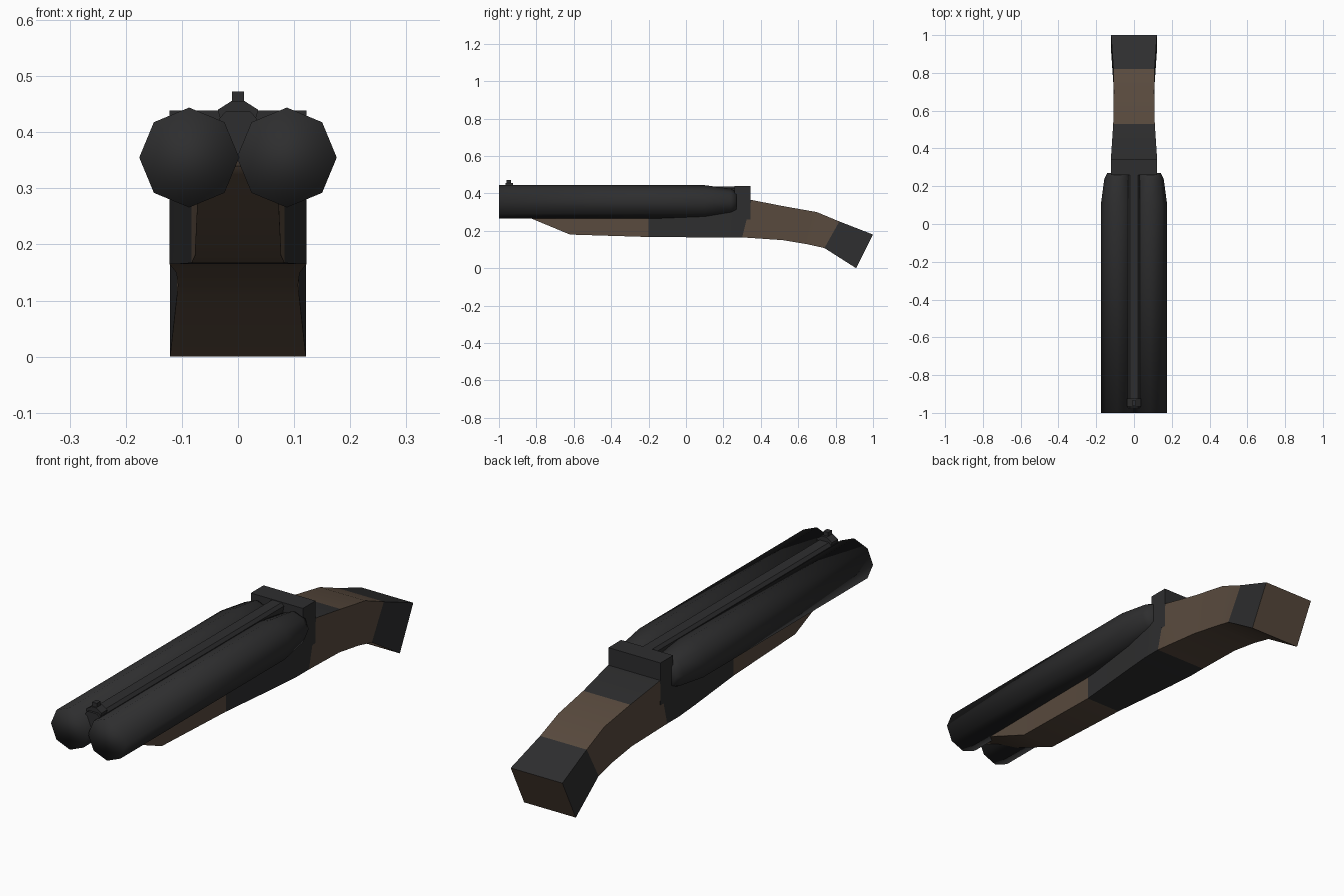
import bpy, bmesh, math

if "Cube" in bpy.data.objects:
    bpy.data.objects.remove(bpy.data.objects["Cube"])


def material(name, rgb):
    m = bpy.data.materials.new(name)
    m.diffuse_color = (*rgb, 1)
    m.use_nodes = True
    m.node_tree.nodes["Principled BSDF"].inputs["Base Color"].default_value = m.diffuse_color
    return m


METAL = material("dark gunmetal", (0.027, 0.027, 0.028))
WOOD = material("brown wood", (0.10, 0.069, 0.048))


def loft(name, rings, angle=180, mats=(METAL,), rule=None):
    """Skin equal-sized rings; rule(segment, side) gives the material index."""
    bm = bmesh.new()
    rows = [[bm.verts.new(p) for p in r] for r in rings]
    n = len(rows[0])
    for s, (a, b) in enumerate(zip(rows, rows[1:])):
        for i in range(n):
            j = (i + 1) % n
            f = bm.faces.new((a[i], a[j], b[j], b[i]))
            f.material_index = rule(s, i) if rule else 0
    caps = [bm.faces.new(rows[0][::-1]), bm.faces.new(rows[-1])]
    for f in caps:
        f.material_index = 1 if rule else 0
    bmesh.ops.recalc_face_normals(bm, faces=bm.faces)
    me = bpy.data.meshes.new(name)
    bm.to_mesh(me)
    bm.free()
    for m in mats:
        me.materials.append(m)
    ob = bpy.data.objects.new(name, me)
    bpy.context.collection.objects.link(ob)
    bpy.context.view_layer.objects.active = ob
    ob.select_set(True)
    if angle >= 180:
        bpy.ops.object.shade_smooth()
    elif angle:
        bpy.ops.object.shade_smooth_by_angle(angle=math.radians(angle))
    ob.select_set(False)
    return ob


def octagon(cx, y, cz, r):
    return [(cx + r * math.sin(k * math.pi / 4), y, cz + r * math.cos(k * math.pi / 4))
            for k in range(8)]


def prism(name, profile, y0, y1, angle=0):
    return loft(name, [[(x, y, z) for x, z in profile] for y in (y0, y1)], angle)


# Twin octagonal barrels, tapered at the breech
for side, sx in (("left", -1), ("right", 1)):
    loft(side + "_barrel", [octagon(sx * 0.087, y, 0.355, r) for y, r in
                            ((-1, 0.089), (0.1, 0.089), (0.24, 0.070), (0.27, 0.055))])

# Rib between the barrels and the bead sight
prism("barrel_rib", [(-0.033, 0.425), (-0.022, 0.437), (0.022, 0.437), (0.033, 0.425),
                     (0.02, 0.35), (-0.02, 0.35)], -0.975, 0.29, 30)
prism("sight_base", [(-0.036, 0.44), (-0.011, 0.456), (0.011, 0.456), (0.036, 0.44),
                     (0.02, 0.38), (-0.02, 0.38)], -0.965, -0.925)
prism("front_sight", [(-0.011, 0.473), (0.011, 0.473), (0.011, 0.43), (-0.011, 0.43)],
      -0.96, -0.935)

# Breech block behind the barrels
prism("breech_block", [(-0.122, 0.439), (0.122, 0.439), (0.122, 0.26), (-0.122, 0.26)],
      0.26, 0.345)

# Fore-end, receiver and grip as one body: top y, top z, bottom y, bottom z, half width
SECTIONS = [
    (-0.98, 0.340, -0.97, 0.325, 0.070),
    (-0.62, 0.355, -0.62, 0.180, 0.077),
    (-0.20, 0.355, -0.20, 0.167, 0.083),
    (0.10, 0.355, 0.10, 0.165, 0.112),
    (0.24, 0.360, 0.22, 0.165, 0.122),
    (0.35, 0.365, 0.30, 0.165, 0.122),
    (0.53, 0.330, 0.52, 0.150, 0.110),
    (0.70, 0.300, 0.65, 0.128, 0.107),
    (0.82, 0.250, 0.74, 0.108, 0.109),
    (1.00, 0.180, 0.91, 0.000, 0.121),
]
rings = [[(-w, ty, tz), (w, ty, tz), (w, by, bz), (-w, by, bz)]
         for ty, tz, by, bz, w in SECTIONS]


def body_colour(seg, side):  # sides: 0 top, 1 right, 2 bottom, 3 left
    if 2 <= seg <= 4:
        return 0                        # receiver
    if seg == 5 and side == 0:
        return 0                        # tang on top of the grip
    if seg == 8 and side != 2:
        return 0                        # band around the butt
    return 1


loft("stock_and_receiver", rings, 50, (METAL, WOOD), body_colour)
